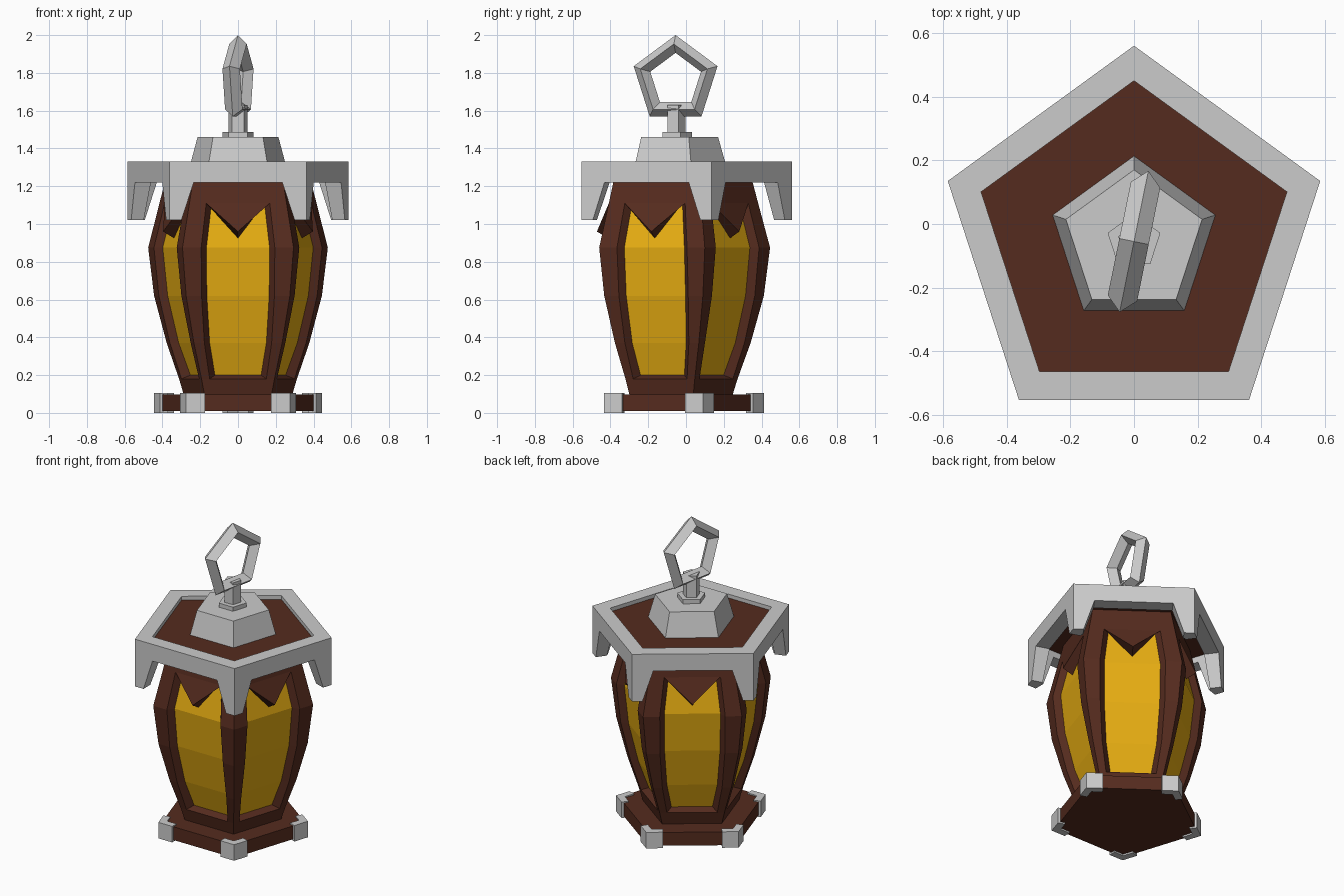
import bpy, bmesh, math
from mathutils import Vector, Matrix

if "Cube" in bpy.data.objects:
    bpy.data.objects.remove(bpy.data.objects["Cube"])

CY = -0.055                      # pentagon axis offset
C36, S36 = math.cos(math.pi / 5), math.sin(math.pi / 5)


def material(name, rgb):
    m = bpy.data.materials.new(name)
    m.diffuse_color = (*rgb, 1)
    m.use_nodes = True
    m.node_tree.nodes["Principled BSDF"].inputs["Base Color"].default_value = m.diffuse_color
    return m


wood = material("dark_wood", (0.09, 0.024, 0.013))
amber = material("amber_glass", (0.8, 0.42, 0.006))


def make(name, polys, mat=None):
    """Object from a list of polygons, welded and with consistent normals."""
    bm = bmesh.new()
    for p in polys:
        bm.faces.new([bm.verts.new(v) for v in p])
    bmesh.ops.remove_doubles(bm, verts=bm.verts, dist=0.0005)
    bmesh.ops.recalc_face_normals(bm, faces=bm.faces)
    me = bpy.data.meshes.new(name)
    bm.to_mesh(me)
    bm.free()
    ob = bpy.data.objects.new(name, me)
    bpy.context.collection.objects.link(ob)
    ob.location.y = CY
    if mat:
        me.materials.append(mat)
    return ob


def pent(r, z):
    return [Vector((r * math.cos(a), r * math.sin(a), z))
            for a in (math.radians(90 + 72 * k) for k in range(5))]


def loft(rings, closed=False):
    polys = []
    pairs = list(zip(rings, rings[1:] + rings[:1]))
    for a, b in pairs if closed else pairs[:-1]:
        n = len(a)
        polys += [[a[i], a[(i + 1) % n], b[(i + 1) % n], b[i]] for i in range(n)]
    if not closed:
        polys += [rings[0][::-1], rings[-1]]
    return polys


def corner(k, r, along, thick, z):
    """L-shaped section hugging corner k of a pentagon."""
    p = pent(r, z)
    c, nxt, prv = p[k], p[(k + 1) % 5], p[k - 1]
    e1, e2 = (nxt - c).normalized(), (prv - c).normalized()
    n1 = Vector((-e1.y, e1.x, 0))
    n2 = Vector((e2.y, -e2.x, 0))
    inner = pent(r - thick / C36, z)[k]
    a, b = c + e1 * along, c + e2 * along
    return [c, a, a + n1 * thick, inner, b + n2 * thick, b]


# base plate and corner clips
make("base_plate", loft([pent(0.45, 0.01), pent(0.45, 0.097)]), wood)
make("base_corner_clips", [f for k in range(5) for f in loft(
    [corner(k, 0.468, 0.1, 0.045, 0.0), corner(k, 0.468, 0.1, 0.045, 0.105)])])

# body profile: height, corner radius, half width of the opening
rows = [(0.09, 0.30, 0.15), (0.18, 0.328, 0.15), (0.37, 0.397, 0.178),
        (0.62, 0.467, 0.193), (0.875, 0.50, 0.195), (1.11, 0.437, 0.168),
        (1.28, 0.392, 0.15)]
frame, glass = [], []
for k in range(5):
    rot = Matrix.Rotation(math.radians(72 * k), 3, 'Z')

    def P(x, r, z, d=0.0):       # point on the side, sunk by d
        return rot @ Vector((x, -(r * C36 - d), z))

    # stiles and rails
    for i, ((z0, r0, w0), (z1, r1, w1)) in enumerate(zip(rows, rows[1:])):
        for s in (-1, 1):
            frame.append([P(s * r0 * S36, r0, z0), P(s * w0, r0, z0),
                          P(s * w1, r1, z1), P(s * r1 * S36, r1, z1)])
        if i in (0, 5):
            frame.append([P(-w0, r0, z0), P(w0, r0, z0), P(w1, r1, z1), P(-w1, r1, z1)])
    # pointed valance
    z, r, w = rows[5]
    apex = P(0, 0.515, 0.96)
    frame.append([P(-w, r, z), apex, P(w, r, z)])
    # sloped reveal around the opening
    mid = rows[1:6]
    inset = [(zz + (0.02 if i == 0 else 0), rr, ww - 0.028) for i, (zz, rr, ww) in enumerate(mid)]
    D = 0.04
    outer = [P(-w, r, z) for z, r, w in mid] + [apex] + [P(w, r, z) for z, r, w in mid[::-1]]
    inner = ([P(-w, r, z, D) for z, r, w in inset] + [P(0, 0.49, 0.925, D)]
             + [P(w, r, z, D) for z, r, w in inset[::-1]])
    n = len(outer)
    frame += [[outer[i], outer[(i + 1) % n], inner[(i + 1) % n], inner[i]] for i in range(n)]
    # glass pane
    for (z0, r0, w0), (z1, r1, w1) in zip(inset, inset[1:]):
        glass.append([P(-w0, r0, z0, D), P(w0, r0, z0, D), P(w1, r1, z1, D), P(-w1, r1, z1, D)])
make("body_frame", frame, wood)
make("glass_panes", glass, amber)

# roof panel, rim and hanging corner spikes
make("roof_panel", loft([pent(0.507, 1.26), pent(0.507, 1.305)]), wood)
make("roof_rim", loft([pent(0.615, 1.22), pent(0.615, 1.33),
                       pent(0.505, 1.33), pent(0.505, 1.22)], closed=True))
make("rim_spikes", [f for k in range(5) for f in loft(
    [corner(k, 0.615, 0.062, 0.07, 1.02), corner(k, 0.615, 0.127, 0.089, 1.22)])])

# cap, collar and post
make("cap", loft([pent(0.27, 1.30), pent(0.225, 1.46)]))
make("collar", loft([pent(0.087, 1.455), pent(0.087, 1.487)]))
make("post", loft([pent(0.052, 1.48), pent(0.052, 1.63)]))

# five-sided hanging ring with diamond section
ring = []
turn = Matrix.Rotation(math.radians(78.5), 3, 'Z')
for k in range(5):
    a = math.radians(90 + 72 * k)
    ring.append([turn @ Vector((rad * math.cos(a), d, rad * math.sin(a))) + Vector((0, 0, 1.762))
                 for rad, d in ((0.238, 0), (0.191, 0.047), (0.144, 0), (0.191, -0.047))])
make("hanging_ring", loft(ring, closed=True))
